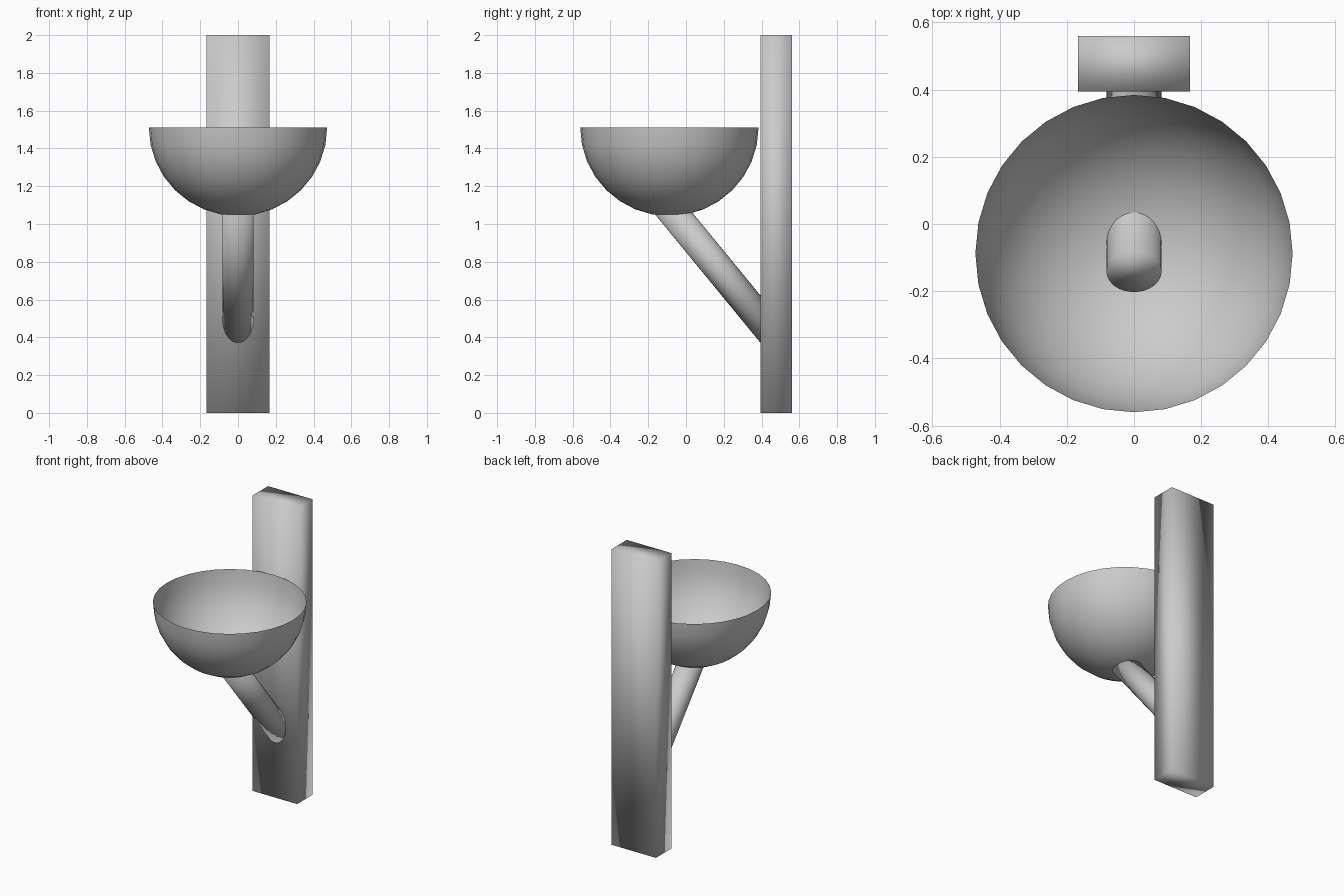
import bpy
import bmesh
from mathutils import Matrix, Vector

if "Cube" in bpy.data.objects:
    bpy.data.objects.remove(bpy.data.objects["Cube"])


def finish(name, bm):
    """Turn a bmesh into a smooth shaded object."""
    bmesh.ops.recalc_face_normals(bm, faces=bm.faces)
    for face in bm.faces:
        face.smooth = True
    mesh = bpy.data.meshes.new(name)
    bm.to_mesh(mesh)
    bm.free()
    obj = bpy.data.objects.new(name, mesh)
    bpy.context.collection.objects.link(obj)
    return obj


# Wall plate: tall plain board at the back
bm = bmesh.new()
bmesh.ops.create_cube(bm, size=1)
bmesh.ops.scale(bm, vec=(0.334, 0.166, 2.0), verts=bm.verts)
bmesh.ops.translate(bm, vec=(0, 0.477, 1.0), verts=bm.verts)
finish("wall_plate", bm)

# Bowl: open thin lower half of a sphere
RADIUS, DEPTH = 0.472, 0.469
bm = bmesh.new()
bmesh.ops.create_uvsphere(bm, u_segments=32, v_segments=16, radius=RADIUS)
upper = [v for v in bm.verts if v.co.z > 0.001]
bmesh.ops.delete(bm, geom=upper, context='VERTS')
bmesh.ops.scale(bm, vec=(1, 1, DEPTH / RADIUS), verts=bm.verts)
bmesh.ops.translate(bm, vec=(0, -0.088, 1.511), verts=bm.verts)
finish("bowl", bm)

# Support arm: slanted rod from inside the plate up through the bowl's base
low, high = Vector((0, 0.498, 0.37)), Vector((0, -0.141, 1.148))
axis = high - low
bm = bmesh.new()
bmesh.ops.create_cone(bm, cap_ends=True, segments=32,
                      radius1=0.082, radius2=0.082, depth=axis.length)
tilt = Vector((0, 0, 1)).rotation_difference(axis).to_matrix().to_4x4()
squash = Matrix.Diagonal((1, 0.97, 1, 1))
bmesh.ops.transform(bm, verts=bm.verts,
                    matrix=Matrix.Translation((low + high) / 2) @ tilt @ squash)
finish("support_arm", bm)
